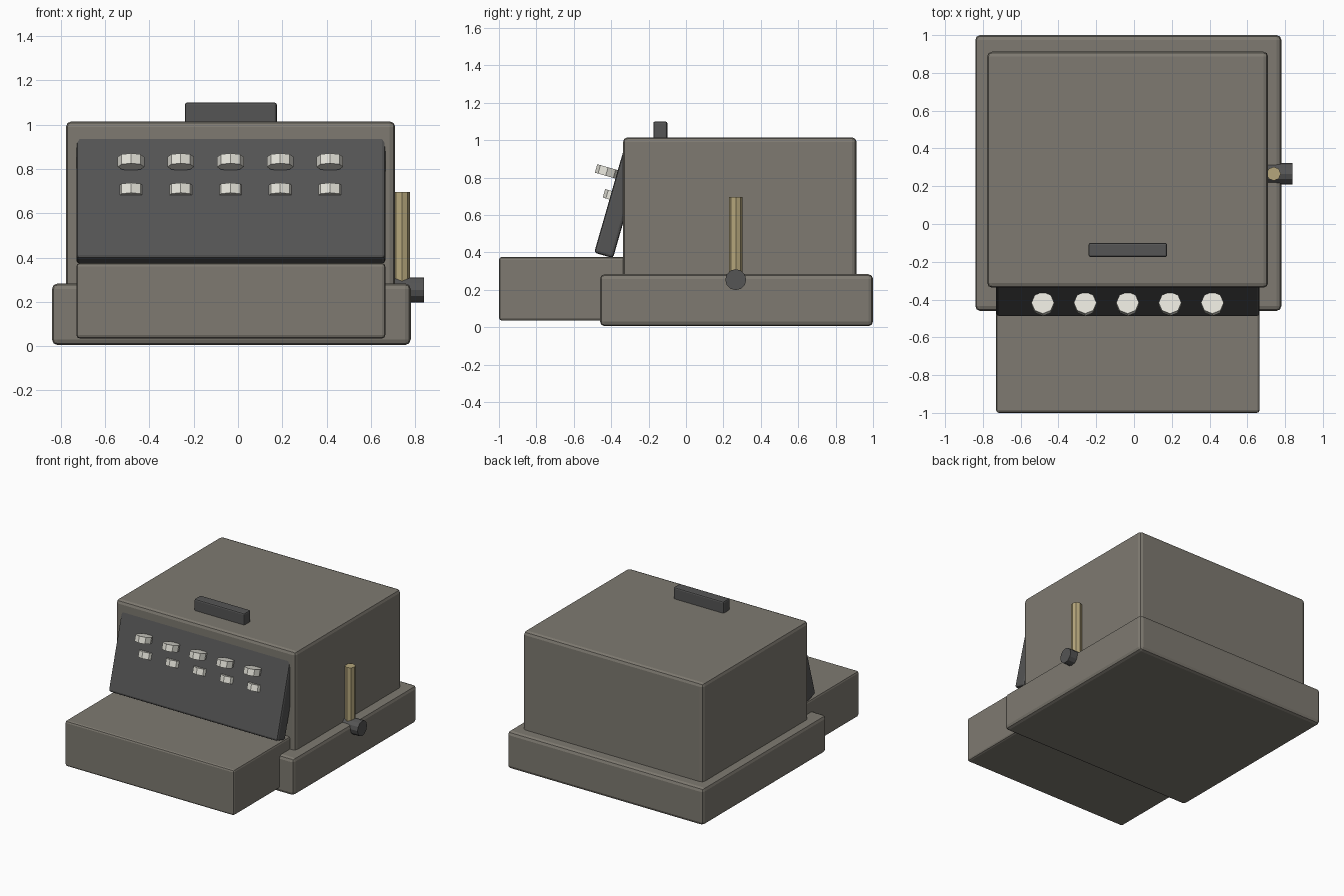
import bpy, math
from mathutils import Vector, Matrix

if "Cube" in bpy.data.objects:
    bpy.data.objects.remove(bpy.data.objects["Cube"])

TILT = math.radians(-16)


def material(name, rgb):
    m = bpy.data.materials.new(name)
    m.diffuse_color = (*rgb, 1)
    m.use_nodes = True
    m.node_tree.nodes["Principled BSDF"].inputs["Base Color"].default_value = m.diffuse_color
    return m


CASE = material("case_taupe", (0.21, 0.195, 0.165))
DARK = material("dark_grey", (0.09, 0.09, 0.09))
IVORY = material("ivory", (0.78, 0.77, 0.70))
BRASS = material("brass", (0.46, 0.38, 0.20))


def finish(name, mat, bevel, segments=2):
    ob = bpy.context.object
    ob.name = name
    ob.data.materials.append(mat)
    if bevel:
        bpy.ops.object.transform_apply(location=False, rotation=False, scale=True)
        mod = ob.modifiers.new("edges", "BEVEL")
        mod.width = bevel
        mod.segments = segments
    return ob


def box(name, lo, hi, mat, bevel):
    lo, hi = Vector(lo), Vector(hi)
    bpy.ops.mesh.primitive_cube_add(size=1, location=(lo + hi) / 2)
    bpy.context.object.scale = hi - lo
    return finish(name, mat, bevel)


def cylinder(name, loc, radius, depth, sides, mat, rot=(0, 0, 0)):
    bpy.ops.mesh.primitive_cylinder_add(vertices=sides, radius=radius, depth=depth,
                                        location=loc, rotation=rot)
    return finish(name, mat, 0)


# Housing: wide base, upper case, projecting drawer
box("base", (-0.84, -0.46, 0.005), (0.78, 1.0, 0.283), CASE, 0.025)
box("upper_case", (-0.777, -0.337, 0.25), (0.71, 0.912, 1.015), CASE, 0.025)
box("front_drawer", (-0.73, -1.0, 0.035), (0.665, -0.30, 0.375), CASE, 0.015)

# Tilted key panel, its upper edge sunk into the case
panel = box("key_panel", (-0.73, 0, 0), (0.665, 0.105, 0.60), DARK, 0.015)
tilt = Matrix.Rotation(TILT, 4, 'X')
offset = tilt @ Vector((0, 0.0525, 0.30))
panel.rotation_euler = (TILT, 0, 0)
panel.location = Vector((panel.location.x, -0.491, 0.398)) + offset

# Two rows of octagonal keys, the lower row set deeper
for row, (y, z) in {"upper": (-0.423, 0.832), "lower": (-0.381, 0.699)}.items():
    for i in range(5):
        cylinder(f"{row}_key_{i + 1}", (-0.483 + 0.2245 * i, y, z),
                 0.06, 0.047, 8, IVORY, (TILT, 0, 0))

# Top grip
box("top_grip", (-0.24, -0.175, 0.99), (0.175, -0.10, 1.10), DARK, 0.01)

# Side lever and its pivot
cylinder("lever_rod", (0.74, 0.266, 0.475), 0.037, 0.44, 8, BRASS)
cylinder("lever_pivot", (0.765, 0.266, 0.254), 0.056, 0.15, 12, DARK,
         (0, math.pi / 2, 0))
